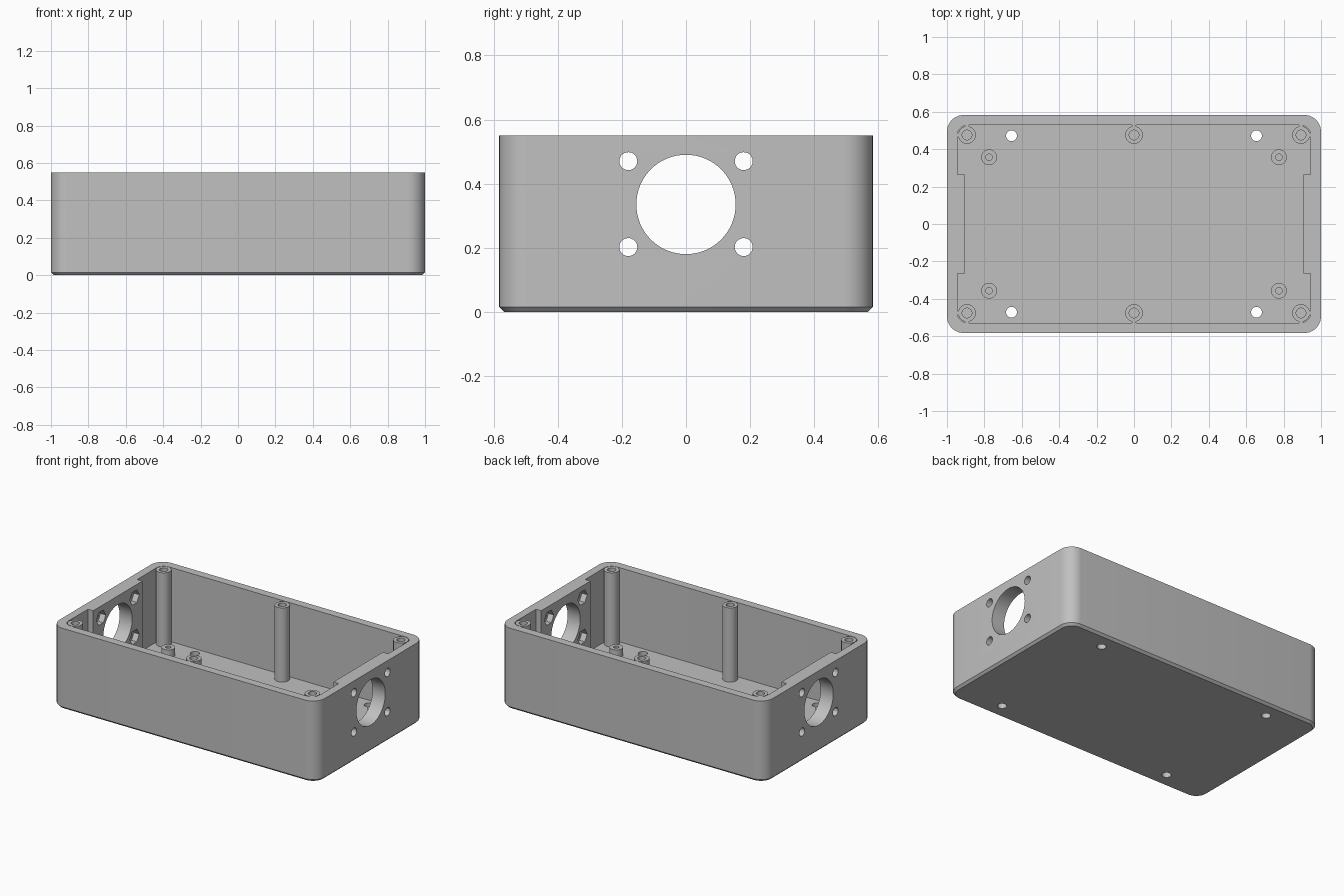
import bpy, bmesh, math
from mathutils import Matrix

if "Cube" in bpy.data.objects:
    bpy.data.objects.remove(bpy.data.objects["Cube"])

TOP, FLOOR = 0.55, 0.045
grey = bpy.data.materials.new("grey plastic")
grey.diffuse_color = (0.53, 0.53, 0.53, 1)
grey.use_nodes = True
grey.node_tree.nodes["Principled BSDF"].inputs["Base Color"].default_value = grey.diffuse_color


def make(name, bm):
    bmesh.ops.recalc_face_normals(bm, faces=bm.faces)
    me = bpy.data.meshes.new(name)
    bm.to_mesh(me)
    bm.free()
    me.materials.append(grey)
    ob = bpy.data.objects.new(name, me)
    bpy.context.collection.objects.link(ob)
    return ob


def arc(cx, cy, r, start, n=10):
    return [(cx + r * math.cos(start + math.pi / 2 * i / n),
             cy + r * math.sin(start + math.pi / 2 * i / n)) for i in range(n + 1)]


def rounded(hx, hy, r, pad=None):
    """Rounded rectangle; pad = (inner x, half width) steps the two short sides inward."""
    pts = []
    for k, (sx, sy) in enumerate([(1, 1), (-1, 1), (-1, -1), (1, -1)]):
        pts += arc(sx * (hx - r), sy * (hy - r), r, k * math.pi / 2)
        if pad and k in (1, 3):
            px, py = pad
            pts += [(sx * hx, sy * py), (sx * px, sy * py),
                    (sx * px, -sy * py), (sx * hx, -sy * py)]
    return pts


def loft(name, layers):
    """Closed solid through equal-length outlines at given heights."""
    bm = bmesh.new()
    rings = [[bm.verts.new((x, y, z)) for x, y in pts] for pts, z in layers]
    n = len(rings[0])
    for a, b in zip(rings, rings[1:]):
        for i in range(n):
            j = (i + 1) % n
            bm.faces.new((a[i], a[j], b[j], b[i]))
    bm.faces.new(rings[0][::-1])
    bm.faces.new(rings[-1])
    return make(name, bm)


def rod(name, r, length, center, sides=48, along_x=False):
    bm = bmesh.new()
    m = Matrix.Translation(center)
    if along_x:
        m = m @ Matrix.Rotation(math.pi / 2, 4, 'Y')
    bmesh.ops.create_cone(bm, cap_ends=True, segments=sides, radius1=r,
                          radius2=r, depth=length, matrix=m)
    return make(name, bm)


def cut(target, cutter):
    mod = target.modifiers.new("cut", 'BOOLEAN')
    mod.operation, mod.solver, mod.object = 'DIFFERENCE', 'EXACT', cutter
    bpy.context.view_layer.objects.active = target
    bpy.ops.object.modifier_apply(modifier=mod.name)
    bpy.data.objects.remove(cutter)


def tube(name, x, y, z0, z1, r, hole, depth, n=32):
    """Round post with a blind screw hole in its top."""
    prof = [(r, z0), (r, z1), (hole, z1), (hole, z1 - depth)]
    bm = bmesh.new()
    rings = [[bm.verts.new((x + q * math.cos(2 * math.pi * i / n),
                            y + q * math.sin(2 * math.pi * i / n), z))
              for i in range(n)] for q, z in prof]
    for a, b in zip(rings, rings[1:]):
        for i in range(n):
            j = (i + 1) % n
            bm.faces.new((a[i], a[j], b[j], b[i]))
    bm.faces.new(rings[0][::-1])
    bm.faces.new(rings[-1])
    return make(name, bm)


def box(name, center, size):
    bm = bmesh.new()
    bmesh.ops.create_cube(bm, size=1, matrix=Matrix.Translation(center)
                          @ Matrix.Diagonal((*size, 1)))
    return make(name, bm)


# Open case with chamfered bottom edge, and mounting pads on the short walls
case = loft("case", [(rounded(0.985, 0.568, 0.075), 0),
                     (rounded(1, 0.583, 0.09), 0.015),
                     (rounded(1, 0.583, 0.09), TOP)])
cut(case, loft("cavity", [(rounded(0.945, 0.528, 0.055, (0.905, 0.265)), FLOOR),
                          (rounded(0.945, 0.528, 0.055, (0.905, 0.265)), TOP + 0.1)]))

# Connector openings with screw holes and hexagonal nut pockets
cut(case, rod("opening", 0.155, 2.4, (0, 0, 0.335), 64, True))
for y in (-0.18, 0.18):
    for z in (0.202, 0.47):
        cut(case, rod("screw_hole", 0.028, 2.4, (0, y, z), 32, True))
        for s in (-1, 1):
            cut(case, rod("nut_pocket", 0.05, 0.1, (s * 0.895, y, z), 6, True))

# Floor mounting holes
for x in (-0.655, 0.655):
    for y in (-0.472, 0.472):
        cut(case, rod("floor_hole", 0.029, 0.3, (x, y, 0), 32))

# Lid posts with small webs to the walls, and short board standoffs
for sy in (-1, 1):
    for sx in (-1, 0, 1):
        x, y = sx * 0.893, sy * 0.476
        tube("lid_post", x, y, FLOOR - 0.01, TOP, 0.047, 0.026, 0.2)
        zc, h = (FLOOR + TOP - 0.002) / 2, TOP - FLOOR - 0.002
        box("post_web", (x, sy * 0.526, zc), (0.02, 0.02, h))
        if sx:
            box("post_web", (sx * 0.943, y, zc), (0.02, 0.02, h))
            tube("standoff", sx * 0.775, sy * 0.357, FLOOR - 0.01, 0.1, 0.042, 0.017, 0.05)

# Smooth the round surfaces, keep edges crisp
for ob in bpy.data.objects:
    ob.select_set(True)
bpy.context.view_layer.objects.active = case
bpy.ops.object.shade_smooth_by_angle(angle=math.radians(30))
